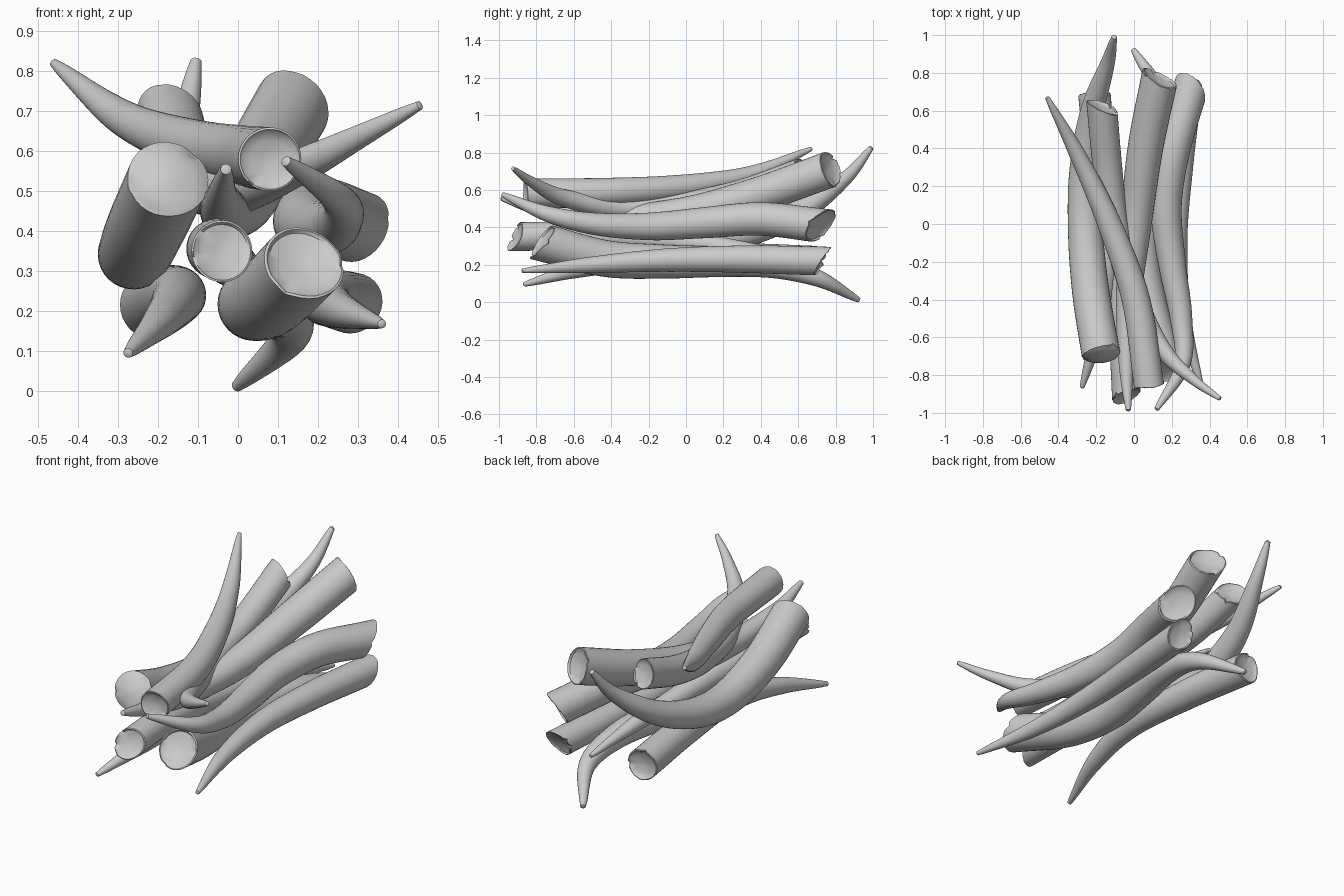
import bpy, bmesh, math, random
from mathutils import Vector

if "Cube" in bpy.data.objects:
    bpy.data.objects.remove(bpy.data.objects["Cube"])

random.seed(4)
SIDES, STEPS = 32, 48

# Taper: (fraction of length, fraction of base radius)
TAPER = [(0, 1), (.15, .98), (.3, .93), (.5, .82), (.65, .69), (.8, .52), (.92, .31), (.97, .22), (1, .14)]


def taper(t):
    for (a, ra), (b, rb) in zip(TAPER, TAPER[1:]):
        if t <= b:
            return ra + (rb - ra) * (t - a) / (b - a)
    return TAPER[-1][1]


def smooth_path(points):
    """Catmull-Rom curve through the points, resampled to even spacing."""
    p = [Vector(q) for q in points]
    p = [2 * p[0] - p[1]] + p + [2 * p[-1] - p[-2]]
    dense = []
    for a, b, c, d in zip(p, p[1:], p[2:], p[3:]):
        for k in range(40):
            t = k / 40
            dense.append(.5 * (2 * b + (c - a) * t + (2 * a - 5 * b + 4 * c - d) * t ** 2
                               + (3 * b - a - 3 * c + d) * t ** 3))
    dense.append(p[-2])
    dist = [0]
    for a, b in zip(dense, dense[1:]):
        dist.append(dist[-1] + (b - a).length)
    out, j = [], 0
    for i in range(STEPS + 1):
        s = dist[-1] * i / STEPS
        while j < len(dist) - 2 and dist[j + 1] < s:
            j += 1
        f = (s - dist[j]) / (dist[j + 1] - dist[j])
        out.append(dense[j].lerp(dense[j + 1], min(f, 1)))
    return out


def tusk(name, radius, points, slant=(0, 0, 0), depth=.25):
    """slant tilts the cut root; depth is the hollow (negative = bulge)."""
    path = smooth_path(points)
    slant = Vector(slant)
    bm = bmesh.new()
    rings = []
    side = None
    # worn rim: slow wave plus a few small notches
    phase = random.uniform(0, 6.28)
    chip = [.005 * math.sin(4 * math.pi * k / SIDES + phase) + random.uniform(-.002, .002)
            for k in range(SIDES)]
    for k in random.sample(range(SIDES), 2):
        chip[k] += .014

    def ring(center, x, y, r, shift=None, fade=1, chips=0):
        vs = []
        for k in range(SIDES):
            a = 2 * math.pi * k / SIDES
            off = (x * math.cos(a) + y * math.sin(a)) * r
            v = center + off
            if shift:
                v += shift * (chip[k] * chips + off.dot(slant) * fade)
            vs.append(bm.verts.new(v))
        return vs

    # outer skin from the root to the tip
    for i, c in enumerate(path):
        tan = (path[min(i + 1, STEPS)] - path[max(i - 1, 0)]).normalized()
        if side is None:
            side = tan.orthogonal()
        side = (side - tan * side.dot(tan)).normalized()
        up = tan.cross(side)
        if i == 0:
            t0, s0, u0 = tan, side.copy(), up
        rings.append(ring(c, side, up, radius * taper(i / STEPS), tan,
                          max(0, 1 - i / 6), 1 if i == 0 else 0))
    tip = bm.verts.new(path[-1] + tan * radius * .08)
    # worn root face
    hollow = [ring(path[0] + t0 * d * radius, s0, u0, radius * r, t0, 1, ch)
              for r, d, ch in ((.94, -.03, 1), (.86, depth * .3, .5), (.6, depth * .6, 0), (.25, depth * .9, 0))]
    bottom = bm.verts.new(path[0] + t0 * radius * depth)
    rings = hollow[::-1] + rings
    for a, b in zip(rings, rings[1:]):
        for k in range(SIDES):
            n = (k + 1) % SIDES
            bm.faces.new((a[k], a[n], b[n], b[k]))
    for k in range(SIDES):
        n = (k + 1) % SIDES
        bm.faces.new((rings[-1][k], rings[-1][n], tip))
        bm.faces.new((rings[0][n], rings[0][k], bottom))
    bmesh.ops.recalc_face_normals(bm, faces=bm.faces)
    me = bpy.data.meshes.new(name)
    bm.to_mesh(me)
    bm.free()
    ob = bpy.data.objects.new(name, me)
    bpy.context.collection.objects.link(ob)
    bpy.ops.object.select_all(action='DESELECT')
    ob.select_set(True)
    bpy.context.view_layer.objects.active = ob
    bpy.ops.object.shade_smooth_by_angle(angle=math.radians(40))


# Each tusk: base radius, axis from root to tip, tilt of the root cut
tusk("tusk_left", .102, [(-.175, -.69, .53), (-.23, -.35, .41), (-.26, 0, .345), (-.26, .3, .37),
                         (-.22, .6, .48), (-.14, .85, .66), (-.105, .99, .825)], (0, 0, .1), -.3)
tusk("tusk_top_crossing", .08, [(.08, -.86, .58), (.01, -.4, .59), (-.13, 0, .62),
                                (-.29, .35, .685), (-.46, .67, .82)])
tusk("tusk_top_under", .08, [(-.17, .62, .69), (-.14, .3, .58), (-.1, 0, .52), (-.01, -.35, .5),
                             (.15, -.66, .56), (.31, -.82, .64), (.455, -.925, .715)], (.5, 0, 0))
tusk("tusk_upper_middle", .098, [(.135, .77, .71), (.06, .4, .58), (.01, 0, .48),
                                 (-.03, -.4, .45), (-.04, -.75, .49), (-.03, -.985, .555)], (.3, 0, 0))
tusk("tusk_right", .092, [(.3, .72, .41), (.21, .4, .445), (.17, .1, .425), (.2, -.2, .405),
                          (.25, -.5, .42), (.255, -.75, .475), (.12, -.98, .575)], (.4, 0, -.5))
tusk("tusk_center", .077, [(-.04, -.91, .35), (-.055, -.5, .355), (-.02, -.05, .325),
                           (.04, .4, .265), (.085, .73, .2)], (.3, 0, .4))
tusk("tusk_bottom_center", .102, [(.165, -.77, .32), (.08, -.44, .235), (.04, -.14, .217), (.07, .16, .215),
                                  (.12, .45, .195), (.125, .7, .13), (-.003, .923, .012)], (0, 0, .4))
tusk("tusk_bottom_left", .086, [(-.21, .69, .215), (-.17, .25, .235), (-.15, -.2, .235),
                                (-.19, -.55, .18), (-.275, -.865, .095)])
tusk("tusk_bottom_right", .077, [(.285, .73, .22), (.24, .3, .23), (.22, -.1, .225),
                                 (.26, -.5, .2), (.36, -.875, .168)], (0, 0, -.55))
